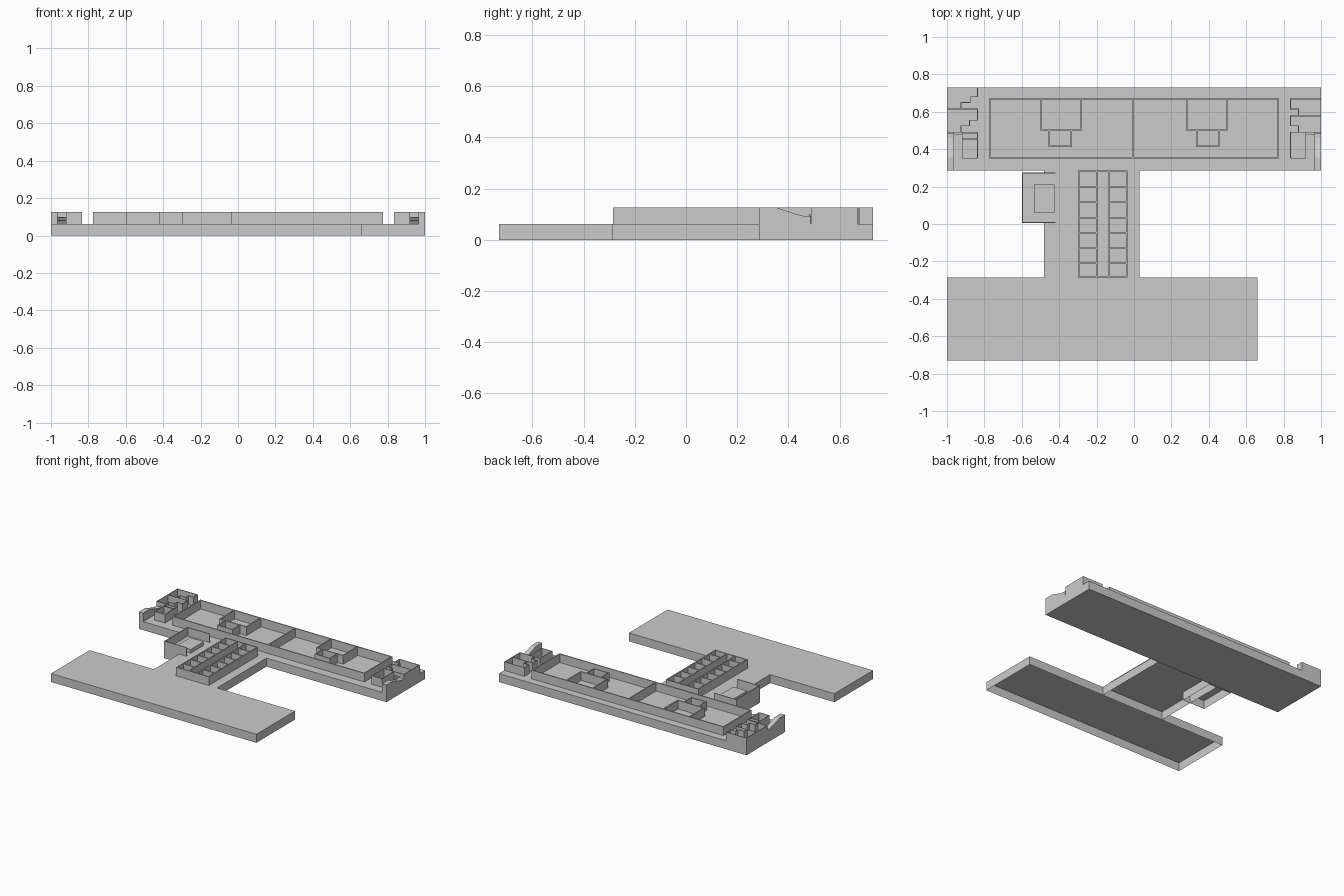
import bpy, bmesh

if "Cube" in bpy.data.objects:
    bpy.data.objects.remove(bpy.data.objects["Cube"])

FLOOR, TOP, T = 0.062, 0.125, 0.008


def finish(name, bm):
    bmesh.ops.recalc_face_normals(bm, faces=bm.faces[:])
    me = bpy.data.meshes.new(name)
    bm.to_mesh(me)
    bm.free()
    ob = bpy.data.objects.new(name, me)
    bpy.context.collection.objects.link(ob)
    return ob


def add_box(bm, x0, x1, y0, y1, z0, z1, bottom=True):
    lo = [bm.verts.new((x, y, z0)) for x, y in ((x0, y0), (x1, y0), (x1, y1), (x0, y1))]
    hi = [bm.verts.new((v.co.x, v.co.y, z1)) for v in lo]
    bm.faces.new(hi)
    if bottom:
        bm.faces.new(lo[::-1])
    for i in range(4):
        j = (i + 1) % 4
        bm.faces.new((lo[i], lo[j], hi[j], hi[i]))


def slab(name, x0, x1, y0, y1, z0=0, z1=FLOOR, bottom=True):
    bm = bmesh.new()
    add_box(bm, x0, x1, y0, y1, z0, z1, bottom)
    return finish(name, bm)


def walls(name, paths, t=T, z0=FLOOR, z1=TOP):
    """Upright walls along axis-aligned centre-line paths."""
    bm = bmesh.new()
    h = t / 2
    for path in paths:
        for (xa, ya), (xb, yb) in zip(path, path[1:]):
            add_box(bm, min(xa, xb) - h, max(xa, xb) + h,
                    min(ya, yb) - h, max(ya, yb) + h, z0, z1, bottom=False)
    return finish(name, bm)


def rect(x0, x1, y0, y1):
    return [(x0, y0), (x1, y0), (x1, y1), (x0, y1), (x0, y0)]


# Base slabs; the front wing and link are open underneath
slab("rear_wing_base", -1, 1, 0.285, 0.73)
slab("front_wing_base", -1, 0.66, -0.73, -0.285, bottom=False)
slab("link_base", -0.48, 0.03, -0.285, 0.285, bottom=False)

# Large rear hall with divider and two pairs of inner rooms
hall = [rect(-0.772, 0.772, 0.355, 0.67), [(-0.005, 0.355), (-0.005, 0.67)]]
for s in (-1, 1):
    hall.append([(s * 0.285, 0.67), (s * 0.285, 0.502), (s * 0.497, 0.502), (s * 0.497, 0.67)])
    hall.append([(s * 0.335, 0.502), (s * 0.335, 0.415), (s * 0.452, 0.415), (s * 0.452, 0.502)])
walls("hall_walls", hall)

# Two rows of small cells on the link
cells = [rect(-0.296, -0.04, -0.281, 0.281)]
for x in (-0.2, -0.135):
    cells.append([(x, -0.281), (x, 0.281)])
for i in range(6):
    y = -0.21 + i * 0.0815
    cells += [[(-0.296, y), (-0.2, y)], [(-0.135, y), (-0.04, y)]]
walls("cell_walls", cells)

# Side annex with a raised inner floor
slab("annex_base", -0.6, -0.42, 0.005, 0.275, bottom=False)
walls("annex_walls", [[(-0.422, 0.008), (-0.597, 0.008), (-0.597, 0.272), (-0.422, 0.272)]], t=0.006)
slab("annex_inner_floor", -0.535, -0.424, 0.06, 0.21, FLOOR, 0.09)

# Left end rooms
walls("left_rooms", [
    [(-0.998, 0.49), (-0.998, 0.728), (-0.837, 0.728), (-0.837, 0.68), (-0.876, 0.68)],
    [(-0.876, 0.68), (-0.876, 0.65), (-0.925, 0.65), (-0.925, 0.615)],
    [(-0.998, 0.615), (-0.837, 0.615), (-0.837, 0.555), (-0.88, 0.555), (-0.88, 0.525),
     (-0.925, 0.525), (-0.925, 0.49)],
    [(-0.998, 0.49), (-0.837, 0.49)],
    rect(-0.918, -0.837, 0.352, 0.486), [(-0.918, 0.455), (-0.837, 0.455)]], t=0.004)

# Right end rooms
walls("right_rooms", [
    [(0.837, 0.615), (0.837, 0.668), (0.998, 0.668), (0.998, 0.49), (0.837, 0.49)],
    [(0.837, 0.615), (0.88, 0.615), (0.88, 0.578), (0.998, 0.578)],
    [(0.88, 0.578), (0.837, 0.578), (0.837, 0.525), (0.88, 0.525), (0.88, 0.49)],
    [(0.918, 0.49), (0.918, 0.352), (0.837, 0.352), (0.837, 0.49)]], t=0.004)

# End parapets dipping toward the rooms, plus a slatted panel beside each
profile = [(0.285, FLOOR), (0.485, FLOOR), (0.485, 0.093), (0.46, 0.093), (0.43, 0.1),
           (0.39, 0.113), (0.355, TOP), (0.285, TOP)]
for s, side in ((-1, "left"), (1, "right")):
    bm = bmesh.new()
    # the full-depth parapet narrows to the outer edge
    face = bm.faces.new([bm.verts.new((s * 0.965, y, z)) for y, z in profile])
    ext = bmesh.ops.extrude_face_region(bm, geom=[face])
    bmesh.ops.translate(bm, vec=(s * 0.035, 0, 0),
                        verts=[v for v in ext["geom"] if isinstance(v, bmesh.types.BMVert)])
    finish(side + "_parapet", bm)
    bm = bmesh.new()
    for i in range(5):
        xs = sorted((s * 0.92, s * 0.965))
        add_box(bm, *xs, 0.478, 0.488, FLOOR + i * 0.008, FLOOR + i * 0.008 + 0.004)
    finish(side + "_slats", bm)
